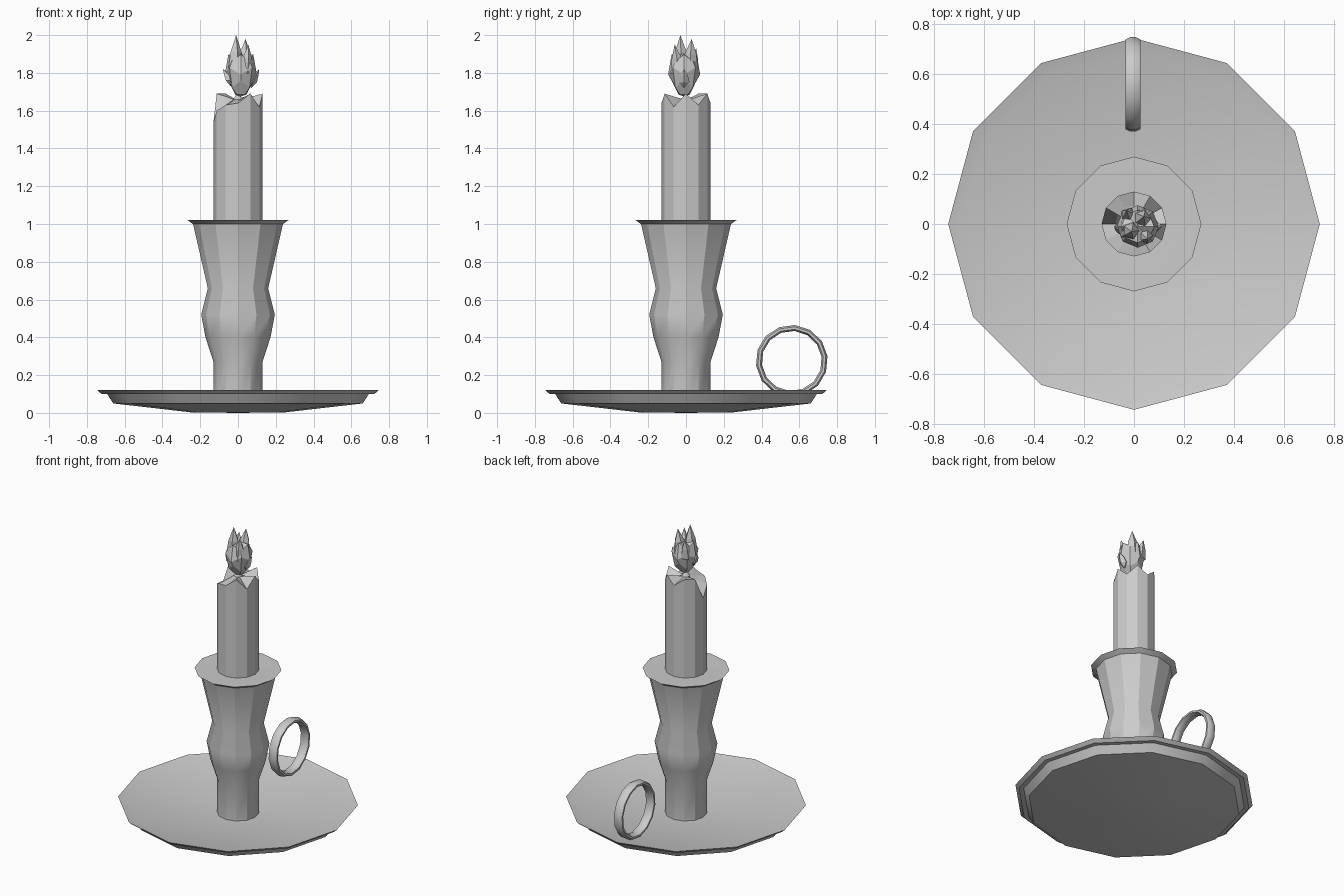
import bpy, bmesh, math
from mathutils import Vector, Matrix

if "Cube" in bpy.data.objects:
    bpy.data.objects.remove(bpy.data.objects["Cube"])

SIDES = 12


def finish(name, bm, angle=None):
    bmesh.ops.recalc_face_normals(bm, faces=bm.faces)
    me = bpy.data.meshes.new(name)
    bm.to_mesh(me)
    bm.free()
    ob = bpy.data.objects.new(name, me)
    bpy.context.collection.objects.link(ob)
    if angle:
        bpy.ops.object.select_all(action='DESELECT')
        ob.select_set(True)
        bpy.context.view_layer.objects.active = ob
        bpy.ops.object.shade_smooth_by_angle(angle=math.radians(angle))
    return ob


def lathe(bm, profile, sides=SIDES, center=(0, 0)):
    """Revolve (radius, z) points; radius 0 makes a pole. Returns the rings."""
    rings = []
    for r, z in profile:
        n = sides if r > 0 else 1
        rings.append([bm.verts.new((center[0] + r * math.cos(math.tau * i / sides),
                                    center[1] + r * math.sin(math.tau * i / sides), z))
                      for i in range(n)])
    for a, b in zip(rings, rings[1:]):
        for i in range(sides):
            j = (i + 1) % sides
            face = [a[i % len(a)], a[j % len(a)], b[j % len(b)], b[i % len(b)]]
            bm.faces.new(list(dict.fromkeys(face)))
    return rings


# dished plate with a stepped rim
bm = bmesh.new()
lathe(bm, [(0, 0), (0.25, 0.003), (0.66, 0.05), (0.693, 0.1), (0.722, 0.1),
           (0.745, 0.12), (0.69, 0.105), (0.25, 0.045), (0, 0.04)])
finish("plate", bm, 29)

# turned candle holder with flared lip
bm = bmesh.new()
lathe(bm, [(0, 0.03), (0.13, 0.03), (0.13, 0.27), (0.172, 0.4), (0.195, 0.52),
           (0.16, 0.66), (0.238, 1.0), (0.27, 1.022), (0.18, 1.022), (0, 1.01)])
finish("holder", bm, 29)

# candle with an uneven, melted top edge
bm = bmesh.new()
rings = lathe(bm, [(0, 1.0), (0.13, 1.0), (0.13, 1.69), (0.075, 1.64), (0.025, 1.66), (0, 1.7)])
top = [1.69, 1.63, 1.69, 1.64, 1.69, 1.69, 1.54, 1.60, 1.63, 1.64, 1.69, 1.62]
for v, w, z in zip(rings[2], rings[3], top):
    v.co.z = z
    w.co.z = (z + 1.66) / 2
finish("candle", bm)

# faceted flame: twisted body with jagged tongues
bm = bmesh.new()
rings = lathe(bm, [(0, 1.675), (0.03, 1.685), (0.065, 1.74), (0.085, 1.81),
                   (0.066, 1.88), (0, 1.9)], 8, (0.015, -0.01))
for k, ring in enumerate(rings):
    for i, v in enumerate(ring):
        if 1 < k < 5:
            v.co.z += 0.018 * (-1) ** (i + k)
tongues = [((-0.015, -0.025), 0.045, 1.82, (-0.01, -0.03, 2.0)),
           ((0.03, 0.02), 0.045, 1.82, (0.04, 0.03, 1.98)),
           ((-0.02, 0.025), 0.04, 1.8, (-0.03, 0.055, 1.93)),
           ((0.04, -0.04), 0.04, 1.8, (0.055, -0.06, 1.95)),
           ((-0.04, -0.02), 0.03, 1.76, (-0.08, -0.01, 1.82)),
           ((0.07, -0.01), 0.03, 1.75, (0.112, -0.01, 1.82))]
for (x, y), r, z, tip in tongues:
    parts = lathe(bm, [(0, z - 0.03), (r, z), (r * 0.72, z + (tip[2] - z) * 0.5), (0, tip[2])], 5, (x, y))
    parts[-1][0].co = Vector(tip)
    shift = (Vector(tip) - Vector((x, y, tip[2]))) * 0.4
    for v in parts[2]:
        v.co += shift
finish("flame", bm)

# upright finger ring on the back of the plate
bm = bmesh.new()
SEG, TUBE = 14, 8
grid = []
for i in range(SEG):
    a = math.tau * (i + 0.3) / SEG
    loop = []
    for j in range(TUBE):
        t = math.tau * (j + 0.5) / TUBE
        r = 0.175 + 0.017 * math.cos(t)
        loop.append(bm.verts.new((-0.004 + 0.033 * math.sin(t),
                                  0.56 + r * math.cos(a), 0.275 + r * math.sin(a))))
    grid.append(loop)
for i in range(SEG):
    for j in range(TUBE):
        n, m = (i + 1) % SEG, (j + 1) % TUBE
        bm.faces.new([grid[i][j], grid[n][j], grid[n][m], grid[i][m]])
finish("finger_ring", bm, 40)
